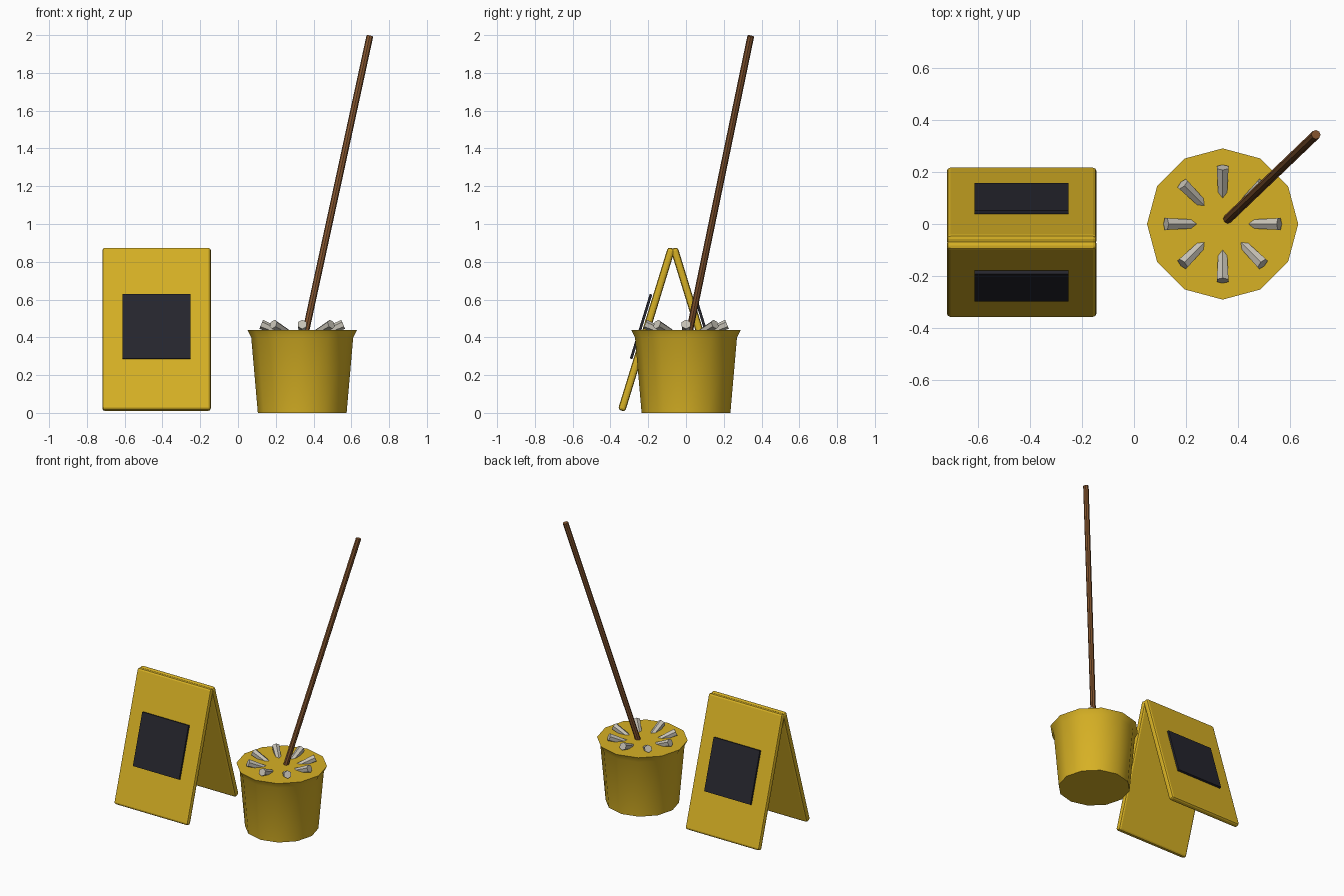
import bpy, bmesh, math
from mathutils import Vector, Matrix

if "Cube" in bpy.data.objects:
    bpy.data.objects.remove(bpy.data.objects["Cube"])


def material(name, rgb):
    m = bpy.data.materials.new(name)
    m.diffuse_color = (*rgb, 1)
    m.use_nodes = True
    m.node_tree.nodes["Principled BSDF"].inputs["Base Color"].default_value = m.diffuse_color
    return m


YELLOW = material("mustard yellow", (0.68, 0.44, 0.018))
DARK = material("slate black", (0.019, 0.019, 0.027))
BROWN = material("wood brown", (0.23, 0.09, 0.028))
GREY = material("stone grey", (0.56, 0.53, 0.46))


def add_object(name, bm, mat, matrix=Matrix(), smooth=None):
    bmesh.ops.recalc_face_normals(bm, faces=bm.faces)
    me = bpy.data.meshes.new(name)
    bm.to_mesh(me)
    bm.free()
    me.materials.append(mat)
    ob = bpy.data.objects.new(name, me)
    bpy.context.collection.objects.link(ob)
    ob.matrix_world = matrix
    if smooth:
        bpy.ops.object.select_all(action='DESELECT')
        ob.select_set(True)
        bpy.context.view_layer.objects.active = ob
        bpy.ops.object.shade_smooth_by_angle(angle=math.radians(smooth))
    return ob


def box(name, size, mat, matrix, bevel=0):
    bm = bmesh.new()
    bmesh.ops.create_cube(bm, size=1, matrix=Matrix.Diagonal((*size, 1)))
    if bevel:
        bmesh.ops.bevel(bm, geom=bm.edges[:], offset=bevel, segments=2,
                        profile=0.5, affect='EDGES')
    return add_object(name, bm, mat, matrix)


def rod(name, start, end, r_start, r_end, sides, mat, smooth=None):
    a, b = Vector(start), Vector(end)
    d = b - a
    bm = bmesh.new()
    bmesh.ops.create_cone(bm, cap_ends=True, segments=sides, radius1=r_start,
                          radius2=r_end, depth=d.length)
    # keep one ridge of the rod on its upper side
    side = Vector((0, 0, 1)).cross(d).normalized()
    up = d.cross(side).normalized()
    rot = Matrix((side, up, d.normalized())).transposed().to_4x4()
    return add_object(name, bm, mat, Matrix.Translation((a + b) / 2) @ rot, smooth)


# Folding board: two leaning panels, each with a dark plate outside
TILT = math.radians(17.1)
for side, label in ((-1, "front"), (1, "back")):
    lean = (Matrix.Translation((-0.431, -0.07 + side * 0.139, 0.442))
            @ Matrix.Rotation(side * TILT, 4, 'X'))
    box(label + "_panel", (0.574, 0.04, 0.90), YELLOW, lean, 0.014)
    plate = lean @ Matrix.Translation((0, side * 0.032, 0.006))
    box(label + "_plate", (0.36, 0.014, 0.357), DARK, plate)

# Bucket: twelve-sided tapered tub with a flared rim and filled top
CX, SIDES = 0.34, 12
bm = bmesh.new()
rings = []
for r, z in ((0.235, 0), (0.27, 0.40), (0.29, 0.44)):
    rings.append([bm.verts.new((r * math.cos(2 * math.pi * i / SIDES),
                                r * math.sin(2 * math.pi * i / SIDES), z))
                  for i in range(SIDES)])
for lo, hi in zip(rings, rings[1:]):
    for i in range(SIDES):
        j = (i + 1) % SIDES
        bm.faces.new((lo[i], lo[j], hi[j], hi[i]))
bm.faces.new(rings[0][::-1])
bm.faces.new(rings[-1])
add_object("bucket", bm, YELLOW, Matrix.Translation((CX, 0, 0)), 40)

# Stones: tapered hexagonal stubs rising outward from the fill
for i in range(8):
    a = i * math.pi / 4
    c, s = math.cos(a), math.sin(a)
    rod(f"stone_{i + 1}", (CX + 0.095 * c, 0.095 * s, 0.418),
        (CX + 0.217 * c, 0.217 * s, 0.469), 0.018, 0.026, 6, GREY)

# Leaning pole
rod("pole", (0.352, 0.012, 0.40), (0.698, 0.343, 1.995), 0.018, 0.018, 8, BROWN, 30)
